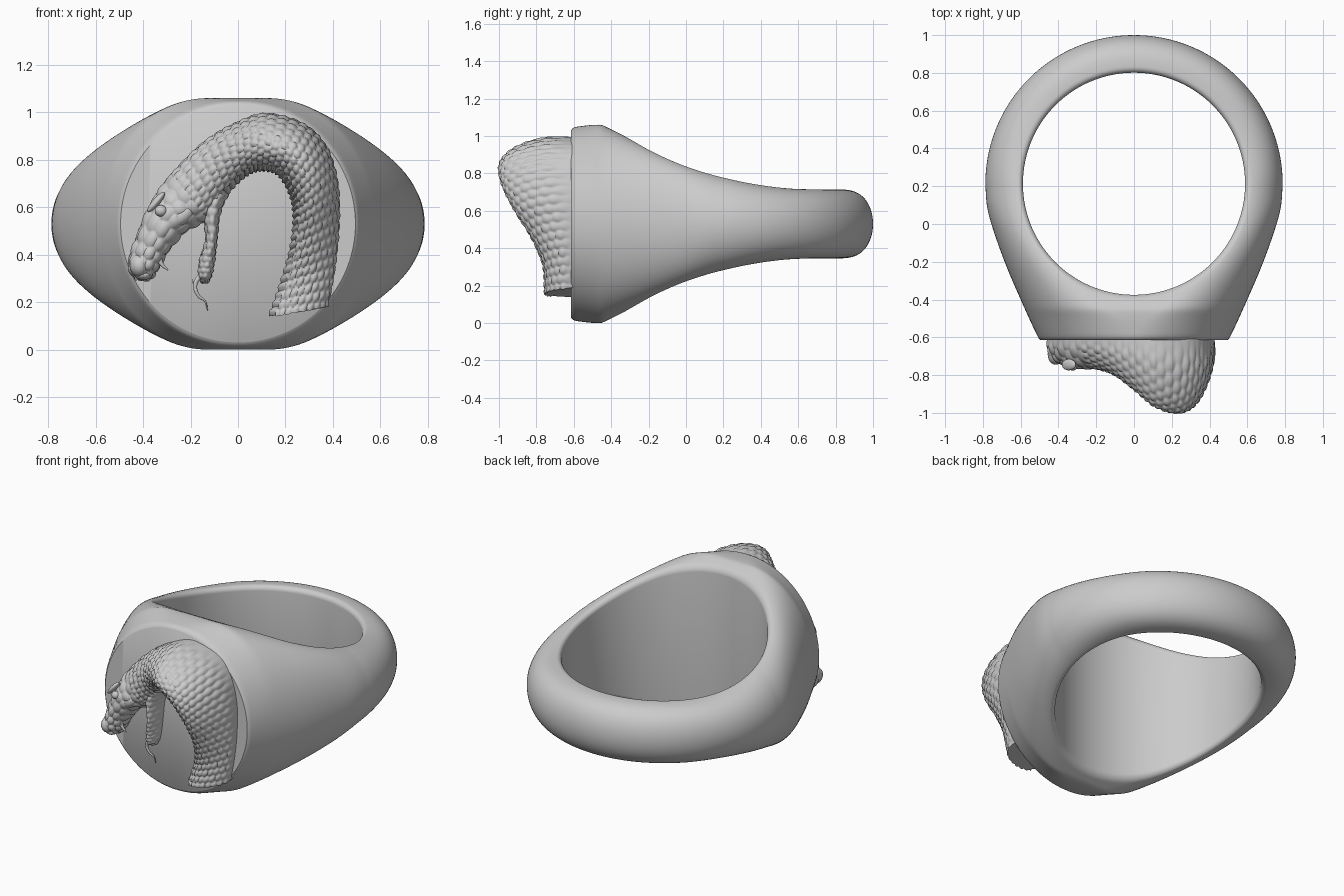
import bpy, bmesh, math
from mathutils import Vector

if "Cube" in bpy.data.objects:
    bpy.data.objects.remove(bpy.data.objects["Cube"])

ZC, HOLE_Y, HOLE_R, OUT_R, FACE_Y = 0.53, 0.213, 0.588, 0.787, -0.615


def smooth(keys, q):
    """Hermite interpolation of rows (parameter, value, value, ...)."""
    q = min(max(q, keys[0][0]), keys[-1][0])
    i = 0
    while i < len(keys) - 2 and q > keys[i + 1][0]:
        i += 1
    def slope(j, c):
        a, b = keys[max(j - 1, 0)], keys[min(j + 1, len(keys) - 1)]
        return (b[c] - a[c]) / (b[0] - a[0])
    k0, k1 = keys[i], keys[i + 1]
    d = k1[0] - k0[0]
    t = (q - k0[0]) / d
    return [(2*t**3 - 3*t**2 + 1) * k0[c] + (3*t**2 - 2*t**3) * k1[c]
            + d * ((t**3 - 2*t**2 + t) * slope(i, c) + (t**3 - t**2) * slope(i + 1, c))
            for c in range(1, len(k0))]


def loft(name, rings, cyclic=False, bumps=None, angle=35):
    """Skin closed rings of points; optional bumps push along the normals."""
    bm = bmesh.new()
    rows = [[bm.verts.new(p) for p in r] for r in rings]
    n = len(rows[0])
    for i in range(len(rows) if cyclic else len(rows) - 1):
        a, b = rows[i], rows[(i + 1) % len(rows)]
        for j in range(n):
            k = (j + 1) % n
            bm.faces.new((a[j], a[k], b[k], b[j]))
    if not cyclic:
        bm.faces.new(rows[0])
        bm.faces.new(rows[-1])
    bmesh.ops.recalc_face_normals(bm, faces=bm.faces)
    bm.normal_update()
    if bumps:
        moves = [(v, v.normal * bumps[i][j]) for i, r in enumerate(rows) for j, v in enumerate(r)]
        for v, m in moves:
            v.co += m
    bmesh.ops.remove_doubles(bm, verts=bm.verts, dist=0.0004)
    me = bpy.data.meshes.new(name)
    bm.to_mesh(me)
    bm.free()
    ob = bpy.data.objects.new(name, me)
    bpy.context.collection.objects.link(ob)
    shade(ob, angle)
    return ob


def shade(ob, angle=35):
    bpy.ops.object.select_all(action='DESELECT')
    ob.select_set(True)
    bpy.context.view_layer.objects.active = ob
    bpy.ops.object.shade_smooth_by_angle(angle=math.radians(angle))


# Ring: half height, half width and shoulder start, all along y
HEIGHT = [(-.615, .50), (-.605, .512), (-.58, .52), (-.46, .53), (-.42, .515), (-.3, .455),
          (-.15, .375), (0, .31), (.2, .25), (.4, .208), (.6, .187), (1.0, .185)]
WIDTH = [(-.615, .495), (-.60, .508), (-.4, .60), (-.2, .685), (0, .755), (.1, .779), (.213, .787)]
SHOULDER = [(-.615, 0), (-.5, .08), (-.4, .2), (-.3, .31), (-.15, .46), (0, .55), (.213, .588)]

outline = []
for i in range(61):                                   # round back
    a = math.pi / 2 * (1 - i / 60)
    outline.append((OUT_R * math.cos(a), HOLE_Y + OUT_R * math.sin(a)))
for i in range(1, 71):                                # tapering side
    y = HOLE_Y + (FACE_Y - HOLE_Y) * math.sin(math.pi / 2 * i / 70)
    outline.append((smooth(WIDTH, y)[0], y))
for i in range(1, 41):                                # flat face
    outline.append((.495 * math.cos(math.pi / 2 * i / 40), FACE_Y))
outline += [(-x, y) for x, y in outline[-2:0:-1]]


def half_height(x, y, t, depth):
    if y > HOLE_Y:
        g = math.sqrt(max(0, 1 - t ** (2 + min(1, (y - HOLE_Y) / .5))))
    else:
        inner = smooth(SHOULDER, y)[0]
        s = max(0, (abs(x) - inner) / (smooth(WIDTH, y)[0] - inner))
        g = math.sqrt(max(0, 1 - s * s))
    fillet = max(0, 1 - depth / .03)
    return smooth(HEIGHT, y)[0] * g - .03 * (1 - math.sqrt(1 - fillet ** 2))


rings = []
for ox, oy in outline:
    d = Vector((ox, oy - HOLE_Y))
    n = d.normalized()
    top = []
    for k in range(29):
        t = .5 - .5 * math.cos(math.pi * k / 28)
        r = HOLE_R + (d.length - HOLE_R) * t
        x, y = n.x * r, HOLE_Y + n.y * r
        top.append((x, y, half_height(x, y, t, r - HOLE_R)))
    rings.append([(x, y, ZC + z) for x, y, z in top] + [(x, y, ZC - z) for x, y, z in reversed(top)])
loft("signet_ring", rings, cyclic=True, angle=40)


def scale_bump(u, v):
    """Staggered rounded scales."""
    best = 9
    for r in (math.floor(u), math.floor(u) + 1):
        w = v - .5 * (r % 2)
        best = min(best, (u - r) ** 2 + (w - round(w)) ** 2)
    return max(0, 1 - 2.4 * best)


# Snake body and upper head: outer edge x z, inner edge x z, relief depth
BODY = [(0, .38, .19, .13, .14, .135), (1, .41, .36, .18, .28, .145), (2, .425, .53, .22, .42, .21),
        (3, .42, .70, .235, .55, .30), (4, .375, .85, .22, .65, .36), (5, .28, .95, .17, .735, .38),
        (6, .12, .995, .10, .755, .345), (7, -.02, .95, .03, .73, .26), (8, -.15, .87, -.05, .65, .18),
        (9, -.28, .74, -.13, .55, .145), (10, -.36, .63, -.22, .50, .145), (11, -.425, .48, -.30, .41, .125),
        (12, -.46, .36, -.345, .33, .11), (12.6, -.435, .30, -.375, .295, .05)]
# Lower jaw, same columns
JAW = [(0, -.13, .70, -.03, .68, .13), (1, -.145, .58, -.075, .58, .13), (2, -.135, .47, -.09, .47, .12),
       (3, -.16, .38, -.10, .38, .10), (4, -.165, .31, -.115, .31, .08), (4.4, -.15, .285, -.13, .285, .04)]


def relief(name, keys, steps, across, scaling):
    rings, bumps = [], []
    for i in range(steps + 1):
        q = keys[-1][0] * i / steps
        ox, oz, ix, iz, depth = smooth(keys, q)
        ring, bump = [], []
        for j in range(across + 1):
            f = j / across
            s = max(0, math.sin(math.pi * f))
            w = (.5 - .5 * math.cos(math.pi * f)) ** .85
            ring.append((ox + (ix - ox) * w, -.60 - (depth + .015) * s ** .75, oz + (iz - oz) * w))
            bump.append(scaling(q, f) * min(1, 4 * s))
        rings.append(ring)
        bumps.append(bump)
    return loft(name, rings, bumps=bumps, angle=50)


def body_scales(q, f):
    if q > 9:                                          # large head plates
        return .012 * scale_bump(q * 2.2, f * 5)
    if f > .74:                                        # belly bands
        return .010 * abs(math.sin(math.pi * q * 4))
    return .012 * scale_bump(q * 3.6, f * 12)


relief("snake_body", BODY, 340, 80, body_scales)
relief("lower_jaw", JAW, 70, 24, lambda q, f: .008 * scale_bump(q * 3, f * 4))


# Head details
def blob(name, loc, size, tilt=0):
    bpy.ops.mesh.primitive_uv_sphere_add(segments=24, ring_count=14, location=loc, rotation=(0, tilt, 0))
    ob = bpy.context.object
    ob.name = name
    ob.scale = size
    shade(ob, 60)


blob("eye", (-.325, -.752, .585), (.026, .024, .024))
blob("brow_ridge", (-.345, -.745, .622), (.055, .03, .016), math.radians(-50))
blob("cheek", (-.235, -.735, .565), (.06, .035, .035), math.radians(-40))
blob("snout", (-.415, -.69, .355), (.042, .055, .05))
blob("lip_front", (-.40, -.68, .315), (.035, .04, .022))


# Fang and forked tongue as tapered curves
def strand(name, pts, radius):
    cu = bpy.data.curves.new(name, 'CURVE')
    cu.dimensions = '3D'
    cu.bevel_depth = radius
    cu.bevel_resolution = 3
    sp = cu.splines.new('BEZIER')
    sp.bezier_points.add(len(pts) - 1)
    for i, (b, p) in enumerate(zip(sp.bezier_points, pts)):
        b.co = p
        b.handle_left_type = b.handle_right_type = 'AUTO'
        b.radius = 1 - .85 * i / (len(pts) - 1)
    bpy.context.collection.objects.link(bpy.data.objects.new(name, cu))


strand("fang", [(-.335, -.69, .41), (-.325, -.69, .365), (-.295, -.69, .335)], .018)
strand("tongue", [(-.14, -.65, .33), (-.18, -.65, .275), (-.165, -.645, .225), (-.14, -.64, .205),
                  (-.128, -.635, .165)], .012)
strand("tongue_fork", [(-.178, -.65, .25), (-.185, -.645, .27), (-.192, -.64, .295)], .008)
